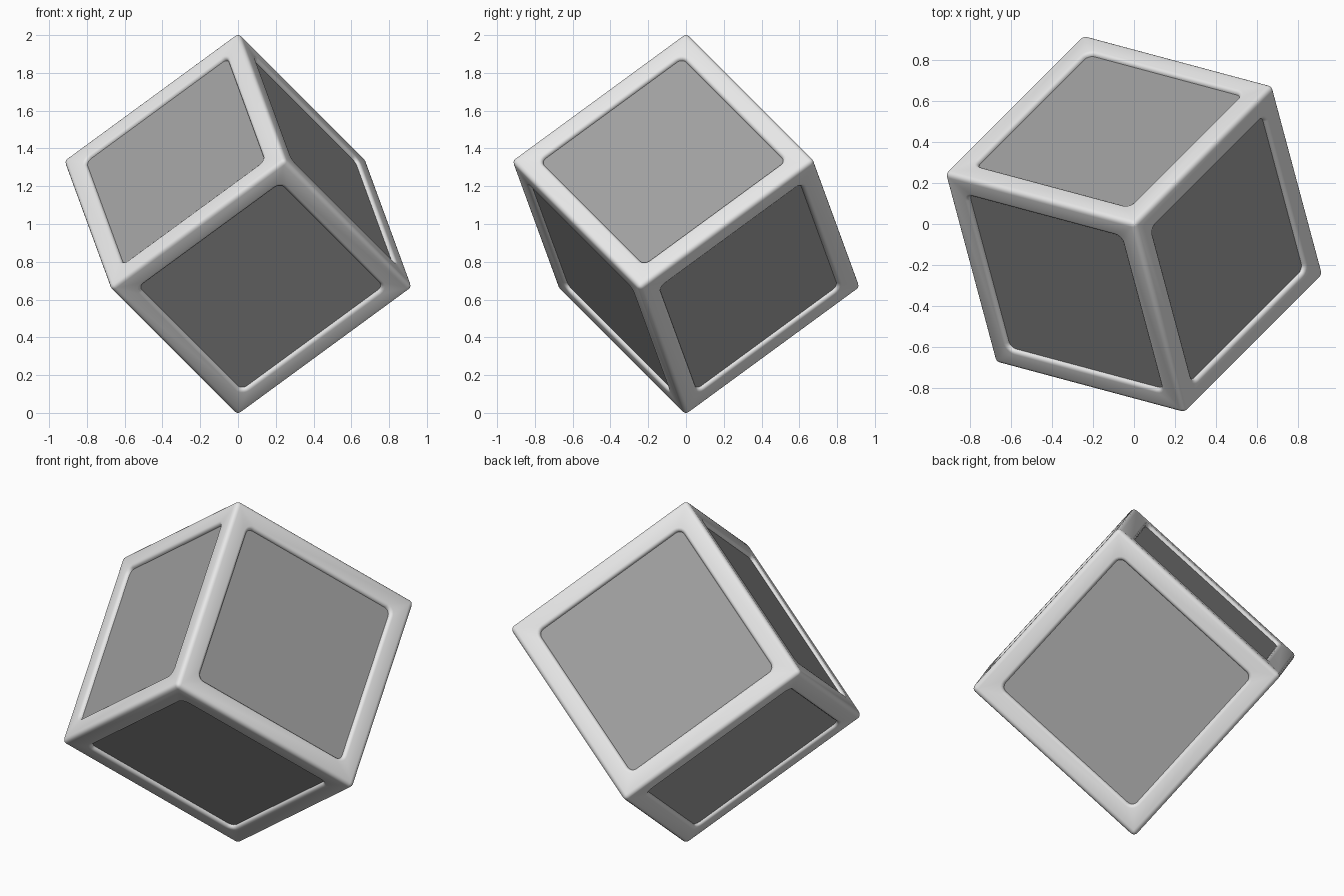
import bpy, bmesh, math
from mathutils import Matrix, Vector

if "Cube" in bpy.data.objects:
    bpy.data.objects.remove(bpy.data.objects["Cube"])

R = 0.025                                # outer edge rounding
A = (2 + 2 * R * (math.sqrt(3) - 1)) / math.sqrt(3)   # sharp edge length, 2 high on its corner
H = A / 2
PANEL, DEPTH, CORNER, SEG = 0.475, 0.02, 0.035, 5

# Cube axes when balanced on a corner
k, c = math.sqrt(2 / 3), 1 / math.sqrt(3)
axes = [Vector((-k * math.cos(math.radians(t)), -k * math.sin(math.radians(t)), c))
        for t in (45, 165, 285)]
STAND = Matrix.Translation((0, 0, 1)) @ Matrix(axes).transposed().to_4x4()


def material(name, v):
    m = bpy.data.materials.new(name)
    m.diffuse_color = (v, v, v, 1)
    m.use_nodes = True
    m.node_tree.nodes["Principled BSDF"].inputs["Base Color"].default_value = m.diffuse_color
    return m


def sides():
    for i in range(3):
        for s in (1, -1):
            n, u = Vector(), Vector()
            n[i], u[(i + 1) % 3] = s, 1
            yield n, u, n.cross(u)


def ring(bm, side, half, rad, height):
    """Rounded square of vertices on one side of the cube."""
    n, u, v = side
    out = []
    for q in range(4):
        mid = math.pi / 4 + q * math.pi / 2
        cx = math.copysign(half - rad, math.cos(mid))
        cy = math.copysign(half - rad, math.sin(mid))
        for j in range(SEG + 1):
            a = (q + j / SEG) * math.pi / 2
            out.append(bm.verts.new(u * (cx + rad * math.cos(a))
                                    + v * (cy + rad * math.sin(a)) + n * height))
    return out


def finish(bm, name, mat):
    bmesh.ops.remove_doubles(bm, verts=bm.verts, dist=1e-5)
    bm.transform(STAND)
    me = bpy.data.meshes.new(name)
    bm.to_mesh(me)
    bm.free()
    me.materials.append(mat)
    ob = bpy.data.objects.new(name, me)
    bpy.context.collection.objects.link(ob)
    bpy.ops.object.select_all(action='DESELECT')
    ob.select_set(True)
    bpy.context.view_layer.objects.active = ob
    bpy.ops.object.shade_smooth_by_angle(angle=math.radians(35))


# Frame: rounded cube edges, with each flat side opened by a soft lip
bm = bmesh.new()
bmesh.ops.create_cube(bm, size=A)
bmesh.ops.bevel(bm, geom=bm.edges[:], offset=R, segments=4, profile=0.5, affect='EDGES')
flat = [f for f in bm.faces if f.calc_area() > 0.5]
bmesh.ops.delete(bm, geom=flat, context='FACES_ONLY')
for side in sides():
    rings = [ring(bm, side, H - R, 0, H)]
    for j in range(5):
        a = j / 4 * math.pi / 2
        w = DEPTH * (1 - math.sin(a))
        rings.append(ring(bm, side, PANEL + w, CORNER + w, H - DEPTH * (1 - math.cos(a))))
    for r0, r1 in zip(rings, rings[1:]):
        for i in range(len(r0)):
            j = (i + 1) % len(r0)
            bm.faces.new((r0[i], r0[j], r1[j], r1[i]))
finish(bm, "cube_frame", material("light grey", 0.8))

# Recessed panels
bm = bmesh.new()
for side in sides():
    bm.faces.new(ring(bm, side, PANEL, CORNER, H - DEPTH))
finish(bm, "side_panels", material("mid grey", 0.35))
